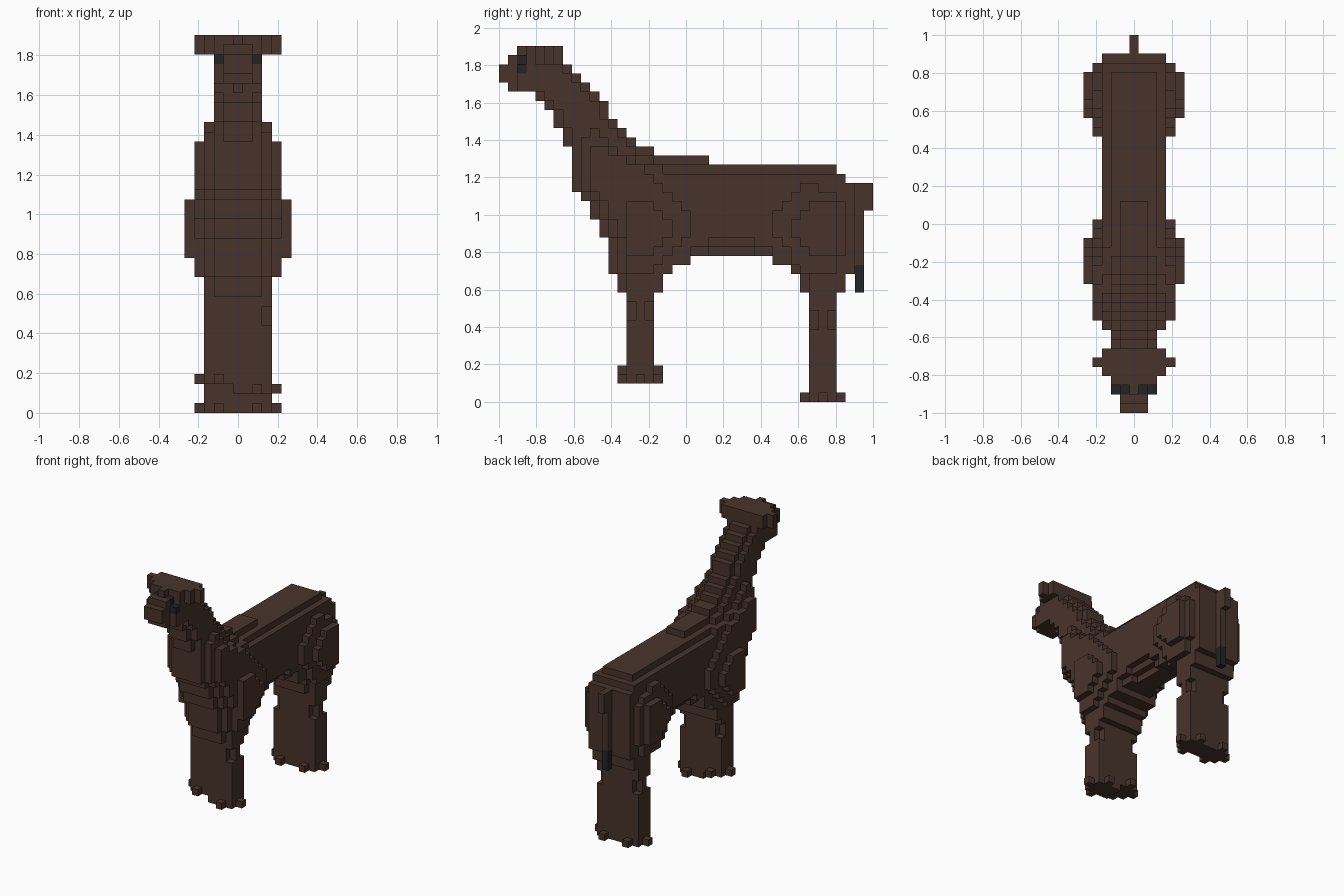
import bpy
import bmesh
from mathutils import Vector

default_cube = bpy.data.objects.get("Cube")
if default_cube:
    bpy.data.objects.remove(default_cube, do_unlink=True)

# Unit block edge: the model is 41 blocks long
LENGTH = 41
BLOCK = 2 / LENGTH
cells = {}


def make_material(name, colour):
    material = bpy.data.materials.new(name)
    material.use_nodes = True
    material.diffuse_color = colour
    material.node_tree.nodes["Principled BSDF"].inputs["Base Color"].default_value = colour
    return material


brown = make_material("dark_brown", (0.065, 0.034, 0.025, 1))
black = make_material("soft_black", (0.016, 0.017, 0.018, 1))


def span(first, last):
    return range(first, last + 1)


def fill(part, widths, lengths, heights):
    """Fill a box of blocks, both sides of the middle plane."""
    for i in widths:
        for j in lengths:
            for k in heights:
                cells[i, j, k] = part
                cells[-i, j, k] = part


def fill_rows(part, widths, rows, lowest):
    """Fill one row of blocks per level, going upward."""
    for level, (first, last) in enumerate(rows, start=lowest):
        fill(part, widths, span(first, last), [level])


# Torso: chest slopes forward going up, rounded at its outer columns
chest_front = [13, 13, 12, 12, 12, 12, 11, 11, 10, 10, 9, 8, 8, 8, 8, 8]
for k, front in enumerate(chest_front, start=12):
    for a in range(4):
        inset = max(0, a - 2)
        start = front + inset
        if k < 14:
            fill("body", [a], span(start, 17), [k])
            fill("body", [a], span(33 + inset, 37), [k])
        elif k < 16:
            low = k - 14
            fill("body", [a], span(start, 18 + 2 * low), [k])
            fill("body", [a], span(32 - 2 * low, 38), [k])
        elif k < 24:
            fill("body", [a], span(start, 38), [k])
        elif k == 24:
            fill("body", [a], span(start, 37), [k])
        elif k == 25:
            fill("body", [a], span(start, 36 if a < 3 else 17), [k])
        elif k == 26:
            fill("body", [a], span(start, 22 if a < 2 else 20 - 2 * a), [k])
        else:
            fill("body", [a], span(start, 16 if a < 2 else 18 - 2 * a), [k])

# Rounded underside of the belly
for side in (-1, 1):
    for a, level, lengths in ((3, 16, span(21, 29)), (2, 16, span(23, 27)), (3, 17, span(23, 27))):
        for j in lengths:
            cells.pop((side * a, j, level), None)

# Shoulder and haunch bulges in two layers
shoulder = [(14, 16), (14, 17), (14, 18), (14, 19), (13, 20), (13, 20), (12, 20),
            (12, 19), (11, 18), (10, 17), (10, 16), (10, 15), (10, 13), (10, 11)]
haunch = [(33, 36), (32, 36), (32, 37), (31, 37), (30, 37),
          (30, 37), (30, 37), (31, 37), (32, 36), (33, 34)]
fill_rows("shoulders", [4], shoulder, 14)
fill_rows("haunches", [4], haunch, 14)
reach = [2, 3, 4, 4, 3, 2]
fill_rows("shoulders", [5], [(14, 14 + r) for r in reach], 16)
fill_rows("haunches", [5], [(36 - r, 36) for r in reach], 16)

# Neck leans forward, thinner at its outer columns
neck = [(7, 14), (7, 13), (6, 12), (6, 11), (5, 11), (4, 10), (4, 9), (4, 8), (4, 7)]
fill_rows("neck", [0, 1], neck, 28)
fill_rows("neck", [2], [(f + 1, b - 1) for f, b in neck], 28)
fill_rows("neck", [3], [(9, 11), (10, 10)], 28)

# Head with a short muzzle
fill("head", span(0, 2), span(2, 6), span(34, 37))
fill("head", span(0, 1), [1], span(34, 37))
fill("head", span(0, 1), [0], span(35, 36))
fill("head", span(0, 2), span(3, 6), [38])
fill("head", [0], [2], [38])
for side in (-1, 1):
    cells.pop((2 * side, 2, 37))
    cells.pop((side, 4, 33))

# Ears stick out sideways
fill("ears", [3], span(4, 6), span(37, 38))
fill("ears", [4], [5], span(37, 38))

# Eyes
fill("eyes", [2], [2], [36])
fill("eyes", [1], [2], [37])

# Legs: each pair is one solid block with small notches at the corners
fill("front_legs", span(0, 3), span(14, 16), span(3, 11))
fill("back_legs", span(0, 3), span(34, 36), span(0, 11))
for i in span(0, 3):
    for j in span(14, 16):
        cells[i, j, 2] = "front_legs"
for k in (9, 10):
    for corner in ((3, 14), (3, 16), (-3, 16)):
        cells.pop((*corner, k))
    for side in (-3, 3):
        for j in (34, 36):
            cells.pop((side, j, k - 1))

# Toes around every foot
for side in (-1, 1):
    front_level = 2 if side > 0 else 3
    for middle, level, part in ((15, front_level, "front_toes"), (35, 0, "back_toes")):
        cells[4 * side, middle, level] = part
        for offset in (-2, 2):
            cells[2 * side, middle + offset, level] = part

# Tail with a dark tip
fill("tail", [0], [39], span(15, 23))
fill("tail", [0], [40], span(21, 23))
fill("tail_tip", [0], [39], span(12, 14))


def build_part(part):
    """Make the outer block faces of one part."""
    bm = bmesh.new()
    for cell in [c for c, owner in cells.items() if owner == part]:
        centre = Vector(cell) + Vector((0, 0.5 - LENGTH / 2, 0.5))
        for axis in range(3):
            for sign in (-1, 1):
                normal = Vector((0, 0, 0))
                normal[axis] = sign
                neighbour = list(cell)
                neighbour[axis] += sign
                if tuple(neighbour) in cells:
                    continue
                u = Vector((0, 0, 0))
                u[(axis + 1) % 3] = 0.5
                v = normal.cross(u)
                middle = centre + normal / 2
                corners = (-u - v, u - v, u + v, v - u)
                bm.faces.new([bm.verts.new((middle + c) * BLOCK) for c in corners])
    bmesh.ops.remove_doubles(bm, verts=bm.verts, dist=BLOCK / 100)
    mesh = bpy.data.meshes.new(part)
    bm.to_mesh(mesh)
    bm.free()
    mesh.materials.append(black if part in ("eyes", "tail_tip") else brown)
    bpy.context.scene.collection.objects.link(bpy.data.objects.new(part, mesh))


for part_name in sorted(set(cells.values())):
    build_part(part_name)
